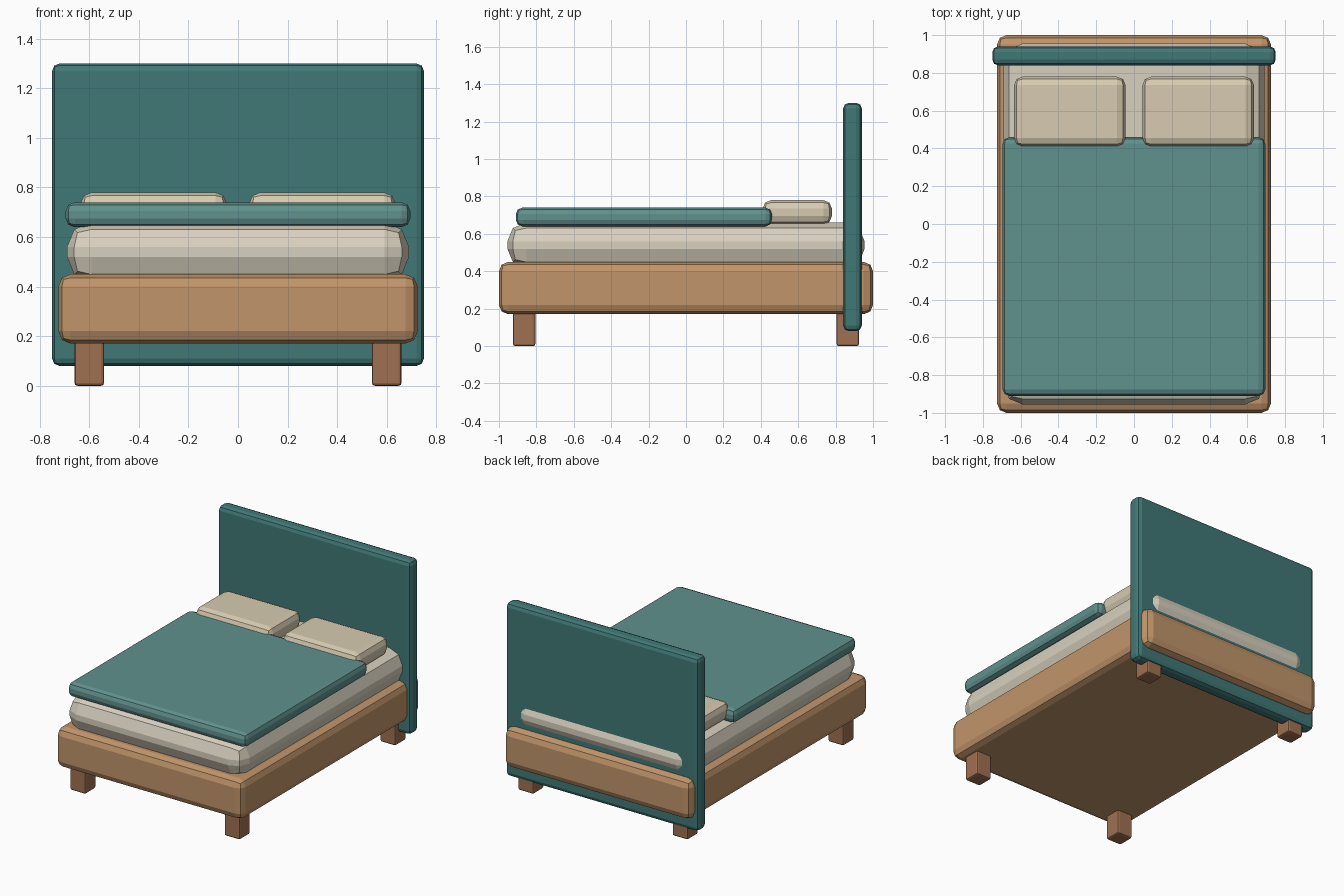
import bpy

if "Cube" in bpy.data.objects:
    bpy.data.objects.remove(bpy.data.objects["Cube"])


def material(name, rgb):
    # sRGB 0-255 to linear
    m = bpy.data.materials.new(name)
    m.diffuse_color = [(c / 255) ** 2.2 for c in rgb] + [1]
    m.use_nodes = True
    m.node_tree.nodes["Principled BSDF"].inputs["Base Color"].default_value = m.diffuse_color
    return m


def block(name, lo, hi, bevel, mat):
    # Box between two corners with a faceted two-step bevel
    centre = [(a + b) / 2 for a, b in zip(lo, hi)]
    bpy.ops.mesh.primitive_cube_add(size=1, location=centre)
    ob = bpy.context.object
    ob.name = name
    ob.scale = [b - a for a, b in zip(lo, hi)]
    bpy.ops.object.transform_apply(location=False, rotation=False, scale=True)
    mod = ob.modifiers.new("Bevel", "BEVEL")
    mod.width = bevel
    mod.segments = 2
    ob.data.materials.append(mat)
    return ob


wood = material("wood", (192, 148, 106))
dark_wood = material("dark_wood", (158, 112, 82))
teal = material("teal", (66, 120, 118))
light_teal = material("light_teal", (96, 144, 140))
linen = material("linen", (216, 208, 190))
cream = material("cream", (214, 202, 176))

# Base, headboard and bedding
block("bed_frame", (-0.725, -1, 0.17), (0.725, 1, 0.45), 0.05, wood)
block("headboard", (-0.75, 0.84, 0.08), (0.75, 0.94, 1.30), 0.03, teal)
block("mattress", (-0.69, -0.955, 0.42), (0.69, 0.955, 0.66), 0.10, linen)
block("duvet", (-0.695, -0.91, 0.64), (0.695, 0.46, 0.74), 0.035, light_teal)

for sx, side in ((-1, "left"), (1, "right")):
    # Pillows
    x = 0.34 * sx
    block(f"{side}_pillow", (x - 0.295, 0.41, 0.65), (x + 0.295, 0.78, 0.78), 0.045, cream)
    # Legs
    for sy, end in ((-1, "front"), (1, "back")):
        x, y = 0.60 * sx, 0.865 * sy
        block(f"{end}_{side}_leg", (x - 0.06, y - 0.06, 0), (x + 0.06, y + 0.06, 0.18), 0.012, dark_wood)
